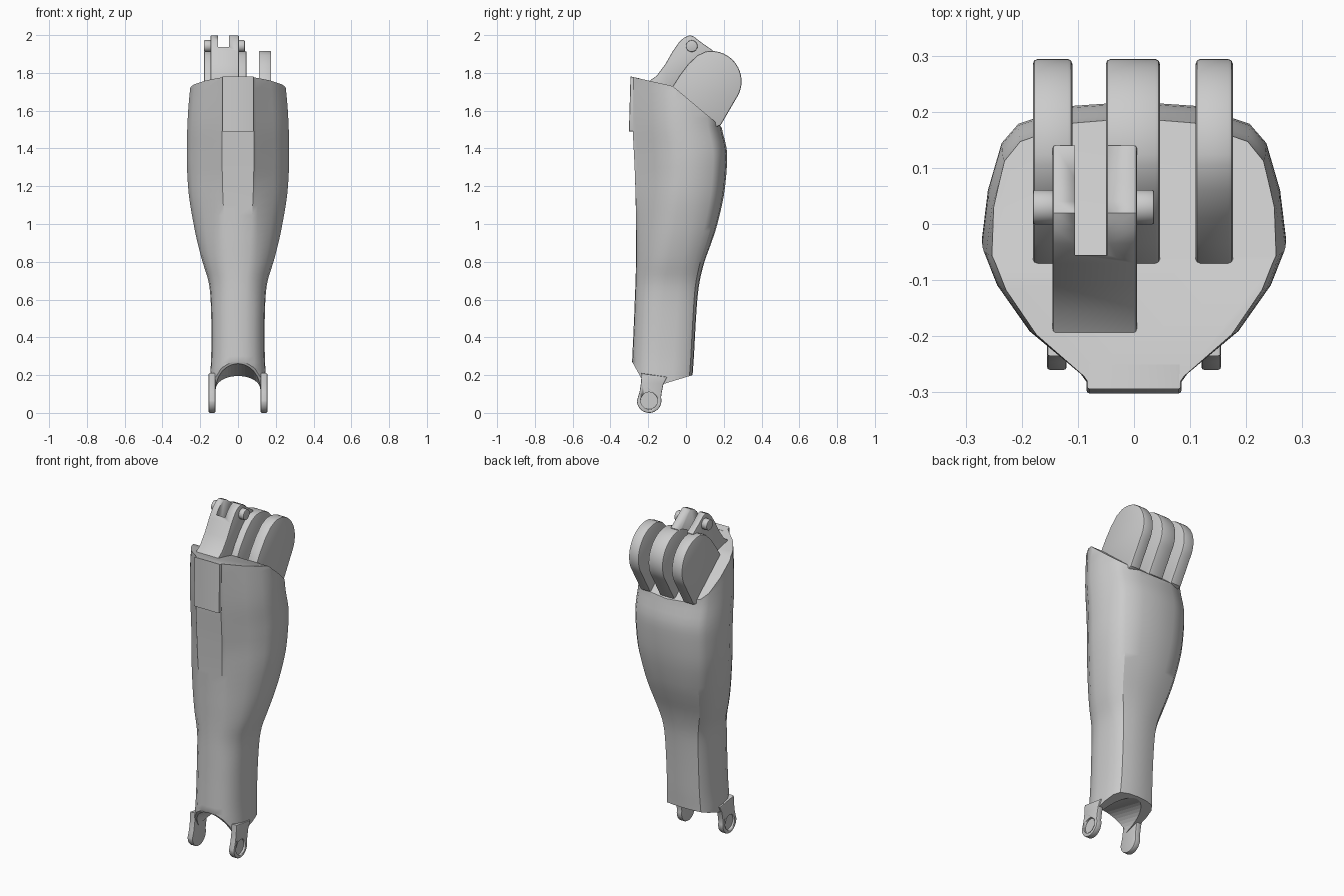
import bpy, bmesh, math
from mathutils import Vector

if "Cube" in bpy.data.objects:
    bpy.data.objects.remove(bpy.data.objects["Cube"])


def finish(bm, name, angle=35):
    bmesh.ops.recalc_face_normals(bm, faces=bm.faces)
    me = bpy.data.meshes.new(name)
    bm.to_mesh(me)
    bm.free()
    ob = bpy.data.objects.new(name, me)
    bpy.context.collection.objects.link(ob)
    select(ob)
    bpy.ops.object.shade_smooth_by_angle(angle=math.radians(angle))
    return ob


def select(ob):
    bpy.ops.object.select_all(action='DESELECT')
    ob.select_set(True)
    bpy.context.view_layer.objects.active = ob


def prism(name, outline, x0, x1, bevel=0.0):
    """Extrude a (y, z) outline from x0 to x1, optionally rounding its rims."""
    bm = bmesh.new()
    f = bm.faces.new([bm.verts.new((x0, y, z)) for y, z in outline])
    ext = bmesh.ops.extrude_face_region(bm, geom=[f])
    vs = [v for v in ext['geom'] if isinstance(v, bmesh.types.BMVert)]
    bmesh.ops.translate(bm, verts=vs, vec=(x1 - x0, 0, 0))
    if bevel:
        rims = [e for e in bm.edges if abs(e.verts[0].co.x - e.verts[1].co.x) < 1e-5]
        bmesh.ops.bevel(bm, geom=rims, offset=bevel, segments=2, profile=0.5, affect='EDGES')
    return finish(bm, name)


def arc(cy, cz, r, a0, a1, n):
    return [(cy + r * math.cos(math.radians(a0 + (a1 - a0) * i / n)),
             cz + r * math.sin(math.radians(a0 + (a1 - a0) * i / n))) for i in range(n + 1)]


def cut(ob, cutter):
    m = ob.modifiers.new('cut', 'BOOLEAN')
    m.operation, m.object, m.solver = 'DIFFERENCE', cutter, 'EXACT'
    # keep the cut ahead of any shading modifier
    ob.modifiers.move(len(ob.modifiers) - 1, 0)
    select(ob)
    bpy.ops.object.modifier_apply(modifier=m.name)
    bpy.data.objects.remove(cutter)


def catmull(rows, sub):
    out = []
    for i in range(len(rows) - 1):
        p = [rows[min(max(i + k, 0), len(rows) - 1)] for k in (-1, 0, 1, 2)]
        for s in range(sub):
            t = s / sub
            out.append([0.5 * (2 * b + (c - a) * t + (2 * a - 5 * b + 4 * c - d) * t * t
                               + (3 * b - a - 3 * c + d) * t ** 3) for a, b, c, d in zip(*p)])
    return out + [list(rows[-1])]


# Main shell: lofted sections (z, half width, front y, back y)
LEVELS = [(0.08, .152, -.29, .03), (0.2, .147, -.288, .035), (0.3, .142, -.284, .042),
          (0.45, .141, -.277, .05), (0.6, .145, -.271, .06), (0.7, .157, -.267, .073),
          (0.8, .188, -.265, .098), (0.9, .214, -.265, .134), (1.0, .235, -.265, .166),
          (1.15, .260, -.267, .2), (1.3, .27, -.272, .216), (1.4, .271, -.277, .215),
          (1.52, .268, -.283, .187), (1.65, .26, -.287, .18), (1.82, .242, -.291, .17)]
# Half cross-section (x / half width, depth fraction) at top and bottom
TOP = [(0, 0), (.31, 0), (.36, .04), (.7, .2), (.91, .37), (1, .5),
       (.96, .68), (.87, .85), (.76, .92), (.4, .985), (0, 1)]
LOW = [(0, 0), (.3, .01), (.6, .06), (.83, .16), (.97, .3), (1, .45),
       (.98, .68), (.92, .85), (.76, .95), (.4, .99), (0, 1)]

bm = bmesh.new()
rings = []
for z, w, yf, yb in catmull(LEVELS, 3):
    t = min(max((z - 0.55) / 0.7, 0), 1)
    half = [((a[0] + (b[0] - a[0]) * t) * w, yf + (yb - yf) * (a[1] + (b[1] - a[1]) * t))
            for a, b in zip(LOW, TOP)]
    pts = half + [(-x, y) for x, y in half[-2:0:-1]]
    rings.append([bm.verts.new((x, y, z)) for x, y in pts])
for lo, hi in zip(rings, rings[1:]):
    for i in range(len(lo)):
        j = (i + 1) % len(lo)
        bm.faces.new((lo[i], lo[j], hi[j], hi[i]))
bm.faces.new(rings[0])
bm.faces.new(rings[-1])
# Slanted top planes, sloping underside and front heel chamfer
for (y0, z0), (y1, z1), side in [((-.29, 1.78), (-.07, 1.73), 1), ((-.07, 1.73), (.18, 1.52), 1),
                                 ((-.13, .15), (.035, .2), -1), ((-.285, .27), (-.235, .18), -1)]:
    n = Vector((0, -(z1 - z0), y1 - y0)) * side
    bmesh.ops.bisect_plane(bm, geom=bm.verts[:] + bm.edges[:] + bm.faces[:], dist=1e-5,
                           plane_co=(0, y0, z0), plane_no=n, clear_outer=True)
    bmesh.ops.holes_fill(bm, edges=[e for e in bm.edges if e.is_boundary], sides=0)
shell = finish(bm, 'limb_shell', 32)

# Arched opening between the lower lugs
bpy.ops.mesh.primitive_cylinder_add(vertices=40, radius=0.118, depth=1.0, location=(0, -.12, .105),
                                    rotation=(math.pi / 2 - 0.215, 0, 0))
arch = bpy.context.object
arch.hide_render = True
cut(shell, arch)

# Front plate
prism('front_plate', [(-.294, 1.781), (-.302, 1.49), (-.25, 1.49), (-.25, 1.772)], -.085, .085, .006)

# Lower hinge lugs with recessed outer faces
lug_outline = arc(-.195, .065, .065, 180, 375, 24) + [(-.128, .11), (-.12, .15), (-.1, .19),
                                                      (-.235, .21), (-.238, .16), (-.246, .11)]
for s, label in ((1, 'right'), (-1, 'left')):
    lug = prism('hinge_lug_' + label, lug_outline, s * .12, s * .155, .005)
    hole = prism('lug_cutter', arc(-.195, .065, .045, 0, 345, 23), s * .143, s * .2)
    hole.hide_render = True
    cut(lug, hole)

# Three rounded knuckle plates
knuckle = ([(-.075, 1.70), (-.07, 1.73), (-.035, 1.785), (.01, 1.845), (.06, 1.893)]
           + arc(.133, 1.755, .161, 100, -35, 20) + [(.183, 1.522), (.12, 1.5)])
for i, (x0, x1) in enumerate(((-.18, -.11), (-.05, .046), (.11, .176))):
    prism(f'knuckle_plate_{i + 1}', knuckle, x0, x1, .008)

# Forked bracket in front of the knuckles
fork = prism('fork_bracket', [(-.2, 1.74), (-.195, 1.757), (-.155, 1.785), (-.11, 1.845),
                              (-.07, 1.915), (-.035, 1.965), (-.01, 1.987), (.02, 1.999),
                              (.04, 1.993), (.08, 1.962), (.14, 1.92), (.14, 1.88),
                              (.03, 1.70), (-.1, 1.70)], -.145, .005, .005)
slot = prism('slot_cutter', [(-.055, 1.6), (.3, 1.6), (.3, 2.2), (-.055, 2.2)], -.105, -.047)
slot.hide_render = True
cut(fork, slot)

# Pin ends on both sides of the fork
for x0, x1, label in ((-.18, -.14, 'left'), (0, .036, 'right')):
    prism('fork_pin_' + label, arc(.03, 1.942, .031, 0, 345, 23), x0, x1, .004)
